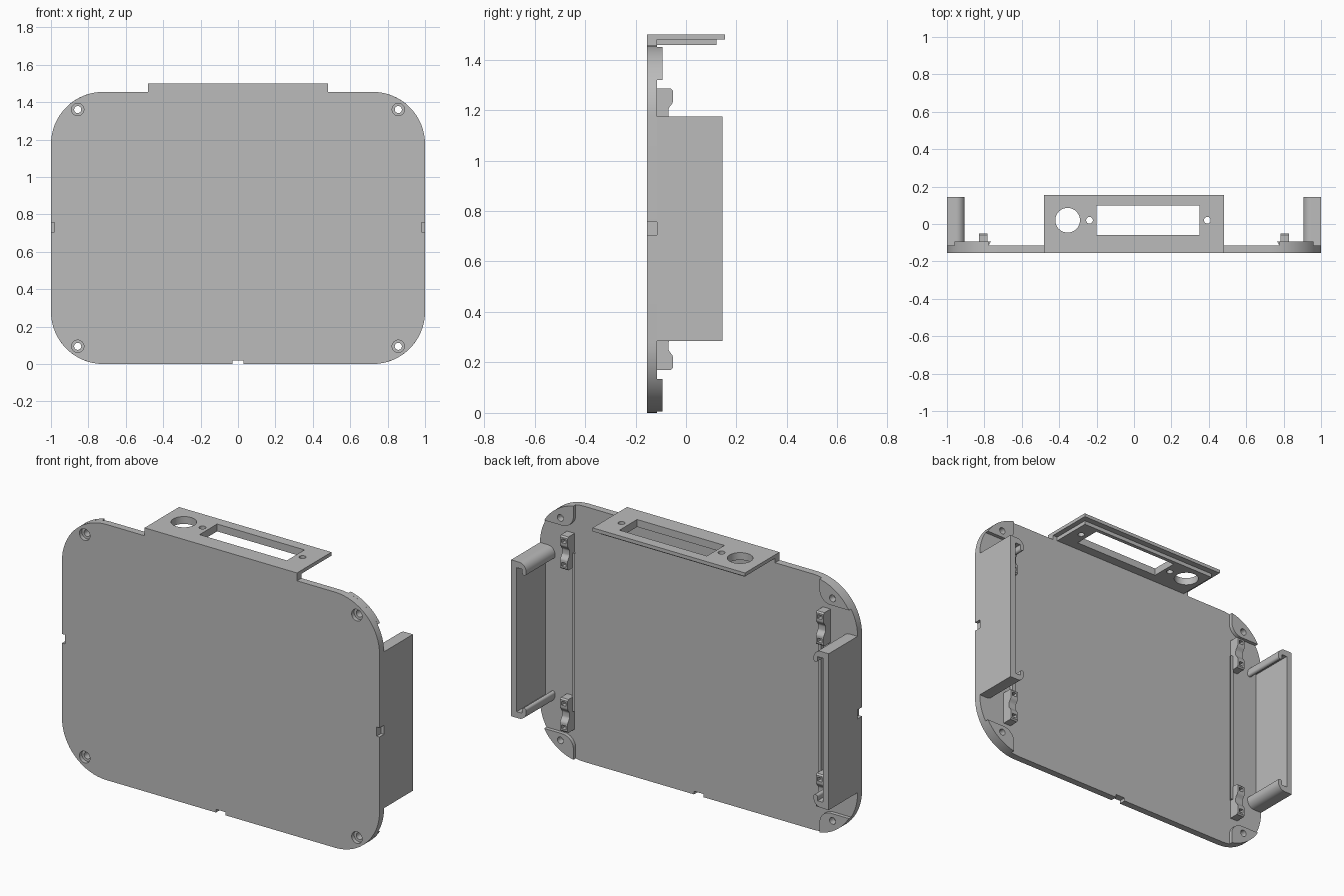
import bpy, bmesh
from math import cos, sin, pi, asin, acos, degrees
from mathutils import Matrix

if "Cube" in bpy.data.objects:
    bpy.data.objects.remove(bpy.data.objects["Cube"], do_unlink=True)

# Single plastic colour
GREY = (0.5, 0.5, 0.5, 1)
plastic = bpy.data.materials.new("grey_plastic")
plastic.use_nodes = True
plastic.diffuse_color = GREY
plastic.node_tree.nodes["Principled BSDF"].inputs["Base Color"].default_value = GREY

H = 1.455                       # panel height
R = 0.28                        # panel corner radius
CX, CZ = 1 - R, H - R           # corner arc centre
FRONT, BACK = -0.155, -0.115    # panel thickness
parts = []


def finish(name, bm):
    bmesh.ops.recalc_face_normals(bm, faces=bm.faces[:])
    mesh = bpy.data.meshes.new(name)
    bm.to_mesh(mesh)
    bm.free()
    mesh.materials.append(plastic)
    ob = bpy.data.objects.new(name, mesh)
    bpy.context.collection.objects.link(ob)
    parts.append(ob)
    return ob


def prism(name, points, axis, lo, hi):
    """Extrude a 2D profile along an axis; points use the other two axes in order."""
    def place(p, d):
        co = list(p)
        co.insert("xyz".index(axis), d)
        return co
    bm = bmesh.new()
    face = bm.faces.new([bm.verts.new(place(p, lo)) for p in points])
    out = bmesh.ops.extrude_face_region(bm, geom=[face])
    for v in out["geom"]:
        if isinstance(v, bmesh.types.BMVert):
            v.co["xyz".index(axis)] = hi
    return finish(name, bm)


def box(name, x, y, z):
    return prism(name, [(x[0], z[0]), (x[1], z[0]), (x[1], z[1]), (x[0], z[1])], "y", *y)


def cylinder(name, centre, radius, depth, axis):
    bm = bmesh.new()
    turn = Matrix.Rotation(pi / 2, 4, "X") if axis == "y" else Matrix()
    bmesh.ops.create_cone(bm, cap_ends=True, segments=40, radius1=radius, radius2=radius,
                          depth=depth, matrix=Matrix.Translation(centre) @ turn)
    return finish(name, bm)


def arc(cx, cy, r, a0, a1, n=16):
    return [(cx + r * cos(a0 + (a1 - a0) * i / n), cy + r * sin(a0 + (a1 - a0) * i / n))
            for i in range(n + 1)]


def cut(target, cutters):
    """Subtract the cutters, bake the result and discard the cutters."""
    for c in cutters:
        c.hide_render = True
        mod = target.modifiers.new("cut", "BOOLEAN")
        mod.operation, mod.solver, mod.object = "DIFFERENCE", "EXACT", c
    graph = bpy.context.evaluated_depsgraph_get()
    mesh = bpy.data.meshes.new_from_object(target.evaluated_get(graph))
    target.modifiers.clear()
    target.data = mesh
    for c in cutters:
        parts.remove(c)
        bpy.data.objects.remove(c, do_unlink=True)


# Rounded panel with countersunk screw holes and edge notches
outline = (arc(CX, CZ, R, 0, pi / 2) + arc(-CX, CZ, R, pi / 2, pi)
           + arc(-CX, R, R, pi, 1.5 * pi) + arc(CX, R, R, 1.5 * pi, 2 * pi))
panel = prism("panel", outline, "y", FRONT, BACK)
screws = [(sx * 0.857, H / 2 + sz * 0.633) for sx in (1, -1) for sz in (1, -1)]
cutters = [box("notch", (-0.03, 0.03), (-0.3, 0), (-0.1, 0.018))]
for s in (1, -1):
    cutters.append(box("notch", sorted((s * 0.982, s * 1.1)), (-0.3, BACK + 0.001), (0.705, 0.757)))
for x, z in screws:
    cutters.append(cylinder("bore", (x, FRONT, z), 0.033, 0.044, "y"))
    cutters.append(cylinder("hole", (x, FRONT, z), 0.019, 0.3, "y"))
cut(panel, cutters)

# Raised pads behind the corner screws
PX, PZ, PR = 0.775, 1.32, 0.07
pad_shape = (arc(CX, CZ, R, asin((PZ - CZ) / R), acos((PX - CX) / R))
             + arc(PX + PR, PZ + PR, PR, pi, 1.5 * pi))
for i, (x, z) in enumerate(screws):
    sx = 1 if x > 0 else -1
    pts = [(sx * px, pz if z > H / 2 else H - pz) for px, pz in pad_shape]
    pad = prism(f"corner_pad_{i + 1}", pts, "y", BACK, -0.094)
    cut(pad, [cylinder("hole", (x, BACK, z), 0.019, 0.2, "y")])

# Top connector shelf: flange with front lip, and a stepped slab beneath
shelf = prism("top_shelf", [(FRONT, 1.44), (BACK, 1.44), (BACK, 1.48), (0.155, 1.48),
                            (0.155, 1.5), (FRONT, 1.5)], "x", -0.48, 0.48)
slab = box("shelf_step", (-0.45, 0.45), (BACK, 0.12), (1.458, 1.48))
for part in (shelf, slab):
    cut(part, [box("slot", (-0.2, 0.35), (-0.06, 0.098), (1.3, 1.6)),
               cylinder("round_port", (-0.355, 0.02, 1.48), 0.066, 0.3, "z"),
               cylinder("hole", (-0.238, 0.02, 1.48), 0.018, 0.3, "z"),
               cylinder("hole", (0.392, 0.02, 1.48), 0.018, 0.3, "z")])

# Side brackets: C section with rounded inward lips
Z0, Z1 = 0.285, 1.175
upper = ([(1, Z1)] + arc(0.95, Z1 - 0.045, 0.045, pi / 2, pi, 10)
         + arc(0.9175, Z1 - 0.055, 0.0125, pi, 2 * pi, 8)
         + [(0.93, Z1 - 0.035), (0.965, Z1 - 0.035)])
c_shape = upper + [(x, Z0 + Z1 - z) for x, z in reversed(upper)]
for side, s in (("left", 1), ("right", -1)):
    prism(f"{side}_bracket", [(s * x, z) for x, z in c_shape], "y", BACK, 0.145)

    # Slim wedge rib beside the clips
    prism(f"{side}_rib", [(s * 0.765, -0.094), (s * 0.785, -0.094), (s * 0.785, BACK),
                          (s * 0.778, BACK)], "z", 0.28, 1.18)

    # Saddle clips with a small pocket in each bump
    for label, c in (("upper", 1.19), ("lower", H - 1.19)):
        half = [(BACK, 0.095), (-0.06, 0.095), (-0.052, 0.087), (-0.052, 0.045)]
        dip = [(-0.061 + 0.009 * cos(pi * t / 8), 0.045 - 0.035 * t / 8) for t in range(1, 9)]
        profile = half + dip
        profile += [(y, -z) for y, z in reversed(profile)]
        clip = prism(f"{side}_{label}_clip", [(y, c + z) for y, z in profile], "x",
                     *sorted((s * 0.782, s * 0.83)))
        cut(clip, [box("pocket", sorted((s * 0.793, s * 0.819)), (-0.08, 0),
                       (c + d - 0.011, c + d + 0.011)) for d in (0.067, -0.067)])

# Smooth the rounded surfaces while keeping edges crisp
bpy.ops.object.select_all(action="DESELECT")
for ob in parts:
    ob.select_set(True)
bpy.context.view_layer.objects.active = panel
bpy.ops.object.shade_smooth_by_angle()
